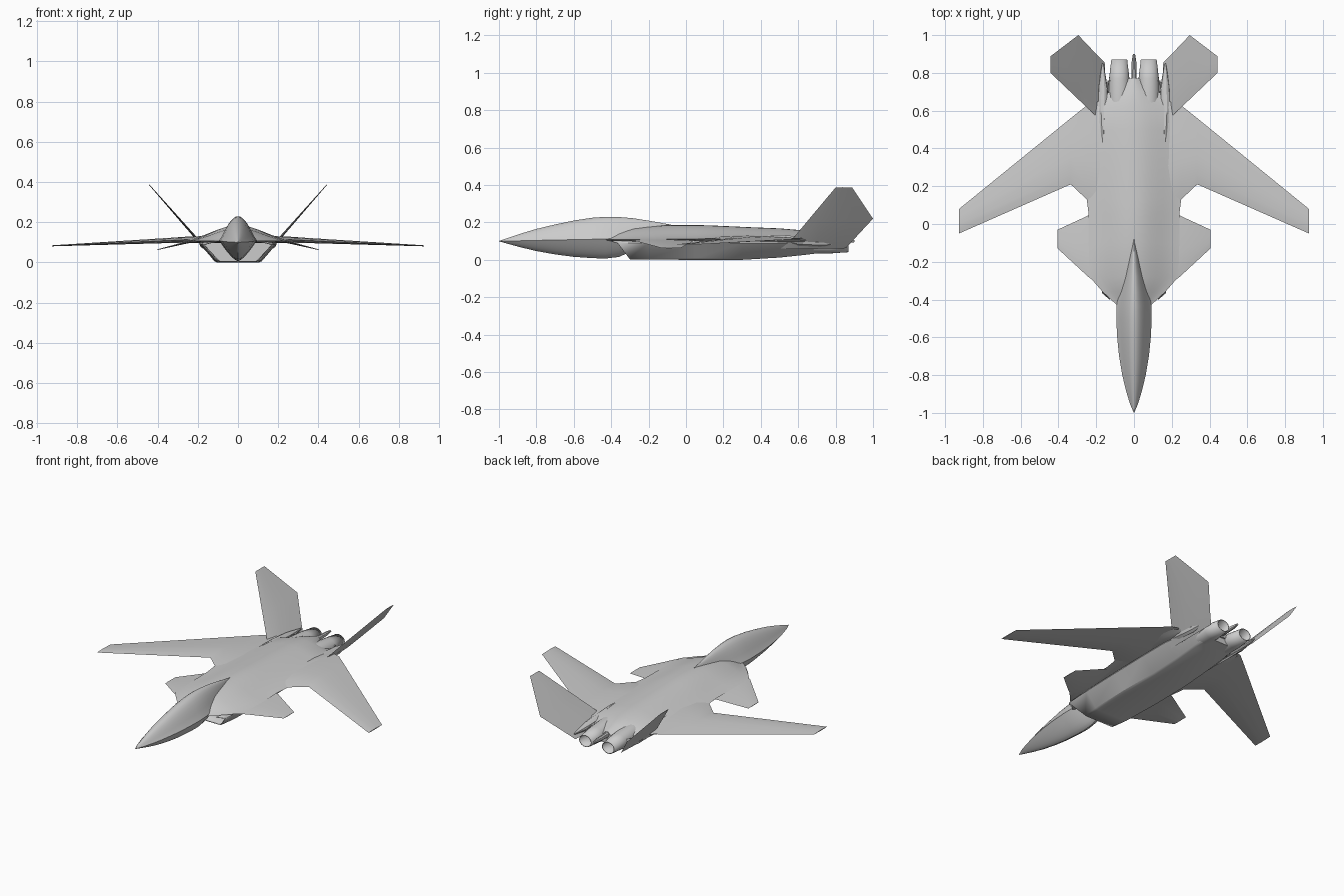
import bpy, bmesh, math

if "Cube" in bpy.data.objects:
    bpy.data.objects.remove(bpy.data.objects["Cube"])


def loft(name, rings, cap_start=True, cap_end=True, mirror=False, solid=0, closed=True, angle=32):
    """Skin a list of equal-length rings of points into one object."""
    bm = bmesh.new()
    vs = [[bm.verts.new(p) for p in r] for r in rings]
    n = len(vs[0])
    for a, b in zip(vs, vs[1:]):
        for i in range(n if closed else n - 1):
            j = (i + 1) % n
            bm.faces.new((a[i], a[j], b[j], b[i]))
    if cap_start:
        bm.faces.new(vs[0])
    if cap_end:
        bm.faces.new(vs[-1])
    bmesh.ops.remove_doubles(bm, verts=bm.verts, dist=1e-5)
    bmesh.ops.recalc_face_normals(bm, faces=bm.faces)
    me = bpy.data.meshes.new(name)
    bm.to_mesh(me)
    bm.free()
    ob = bpy.data.objects.new(name, me)
    bpy.context.collection.objects.link(ob)
    bpy.ops.object.select_all(action='DESELECT')
    ob.select_set(True)
    bpy.context.view_layer.objects.active = ob
    bpy.ops.object.shade_smooth_by_angle(angle=math.radians(angle))
    if solid:
        m = ob.modifiers.new("thickness", 'SOLIDIFY')
        m.thickness = solid
        m.offset = -1
    if mirror:
        ob.modifiers.new("mirror", 'MIRROR')
    return ob


def hull_ring(y, w, zc, top, bot, p_top, p_bot, n=8):
    """Chined section: curved crown above the chine, curved belly below."""
    ts = [-1 + i / n for i in range(2 * n + 1)]
    up = [(w * t, y, zc + (top - zc) * p_top(abs(t))) for t in ts]
    low = [(w * t, y, zc + (bot - zc) * p_bot(abs(t))) for t in reversed(ts[1:-1])]
    return up + low


def tube(x, stations, n=20):
    """Round sections (y, rx, rz, z) about a line parallel to y."""
    return [[(x + rx * math.cos(2 * math.pi * i / n), y, z + rz * math.sin(2 * math.pi * i / n))
             for i in range(n)] for y, rx, rz, z in stations]


def blade(name, stations, nx, nz):
    """Thin aerofoil panel; stations are (x, z, y_front, y_back, thickness)."""
    prof = [(0, 0), (.15, .7), (.4, 1), (.7, .6), (1, 0), (.7, -.6), (.4, -1), (.15, -.7)]
    rings = [[(x + nx * s * th / 2, y0 + (y1 - y0) * c, z + nz * s * th / 2) for c, s in prof]
             for x, z, y0, y1, th in stations]
    return loft(name, rings, mirror=True, angle=25)


# Forebody with canopy hump, running back into the spine
bell = lambda t: (1 - t * t) ** 1.3
belly = lambda t: 1 - t ** 1.5
nose = [(-1, .001, .1, .101, .099), (-.95, .022, .101, .118, .085), (-.88, .043, .102, .141, .066),
        (-.8, .062, .104, .165, .047), (-.7, .079, .106, .189, .029), (-.6, .089, .108, .21, .016),
        (-.5, .094, .11, .225, .009), (-.43, .092, .112, .23, .007), (-.36, .08, .115, .229, .015),
        (-.28, .064, .12, .222, .05), (-.18, .04, .13, .206, .09), (-.08, .006, .15, .188, .12)]
loft("forebody", [hull_ring(*s, bell, belly) for s in nose])

# Upper body: blended shoulders between the wings
hump = lambda t: (1 + math.cos(math.pi * t)) / 2 * .7 + .3 * (1 - t * t)
flat = lambda t: 1 - t ** 4
body = [(-.43, .09, .108, .122, .1), (-.36, .165, .108, .15, .098), (-.28, .235, .108, .17, .096),
        (-.1, .24, .11, .186, .096), (.05, .24, .112, .186, .096), (.13, .25, .113, .184, .096),
        (.35, .255, .113, .174, .095), (.5, .25, .11, .168, .09), (.62, .235, .107, .158, .085),
        (.7, .13, .102, .142, .08), (.77, .035, .095, .12, .075)]
loft("upper_body", [hull_ring(*s, hump, flat) for s in body])

# Belly trough with raked open intakes at the front
def trough(y, hb, zb, xt, zt=.102):
    half = [(hb * .88, y, zb), (hb, y, zb + .006), (xt, y, zt - .012), (xt - .005, y, zt)]
    return [(-a, b, c) for a, b, c in reversed(half)] + half

front = [(.088, -.30, .003), (.1, -.305, .009), (.17, -.365, .09), (.13, -.40, .102)]
rings = [[(-a, b, c) for a, b, c in reversed(front)] + front]
rings += [trough(*s) for s in [(-.2, .112, .001, .178), (.05, .118, 0, .185), (.3, .115, 0, .19),
                               (.5, .112, .012, .19), (.65, .11, .028, .165), (.76, .1, .042, .14)]]
loft("belly_and_intakes", rings, cap_start=False, solid=.005, closed=False, angle=25)

# Intake duct end walls
loft("intake_bulkhead", [trough(.0, .115, .002, .18), trough(.01, .115, .002, .18)])

# Forward-swept wings
blade("wing", [(.15, .114, .06, .66, .036), (.25, .114, .13, .628, .03),
               (.335, .11, .21, .56, .026), (.926, .083, -.05, .08, .005)], 0, 1)

# Foreplanes
blade("foreplane", [(.17, .107, -.33, .06, .012), (.242, .103, -.28, .045, .012),
                    (.404, .063, -.13, -.03, .003)], .2, .98)

# Canted tail fins
blade("tail_fin", [(.155, .062, .47, .855, .012), (.2, .112, .57, .9, .012),
                   (.295, .22, .66, 1.0, .009), (.442, .387, .80, .888, .003)], -.75, .66)

# Tail booms carrying the fins
loft("tail_boom", tube(.165, [(.40, .002, .002, .13), (.5, .016, .02, .115), (.6, .03, .026, .1),
                              (.72, .026, .024, .092), (.85, .004, .004, .09)], 10), mirror=True)

# Engine nacelles with open nozzles
loft("engine_nozzle", tube(.078, [(.5, .05, .045, .085), (.65, .057, .052, .086),
                                  (.77, .054, .046, .08), (.87, .042, .036, .077)]),
     cap_end=False, mirror=True, solid=.004)
loft("nozzle_bulkhead", tube(.078, [(.76, .05, .042, .08), (.77, .05, .042, .08)]), mirror=True)

# Tail sting between the engines
loft("tail_sting", tube(0, [(.68, .02, .025, .1), (.76, .014, .018, .1),
                            (.86, .012, .012, .1), (.9, .006, .006, .1)], 10))
